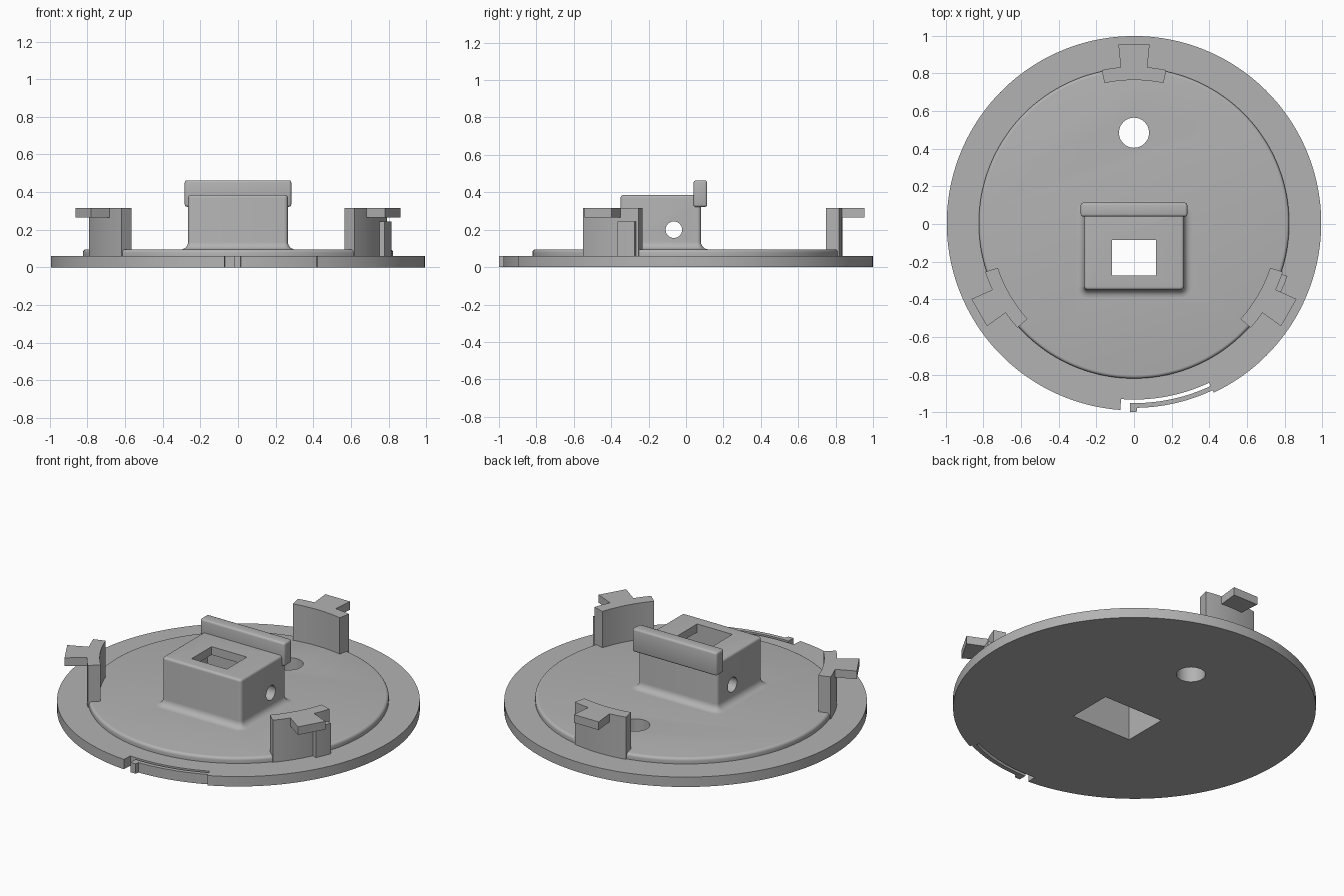
import bpy, bmesh, math
from mathutils import Matrix

if "Cube" in bpy.data.objects:
    bpy.data.objects.remove(bpy.data.objects["Cube"])

CY = 0.004          # centre of the round plates along y
grey = bpy.data.materials.new("plain grey")
grey.diffuse_color = (0.45, 0.45, 0.45, 1)
grey.use_nodes = True
grey.node_tree.nodes["Principled BSDF"].inputs["Base Color"].default_value = grey.diffuse_color


def finish(bm, name, smooth=True):
    bmesh.ops.recalc_face_normals(bm, faces=bm.faces)
    me = bpy.data.meshes.new(name)
    bm.to_mesh(me)
    bm.free()
    ob = bpy.data.objects.new(name, me)
    bpy.context.collection.objects.link(ob)
    me.materials.append(grey)
    if smooth:
        shade(ob)
    return ob


def shade(ob):
    bpy.ops.object.select_all(action='DESELECT')
    ob.select_set(True)
    bpy.context.view_layer.objects.active = ob
    bpy.ops.object.shade_smooth_by_angle(angle=math.radians(35))


def loft(name, rings):
    """Skin a stack of equal-length point rings and cap both ends."""
    bm = bmesh.new()
    rows = [[bm.verts.new(p) for p in ring] for ring in rings]
    n = len(rows[0])
    for a, b in zip(rows, rows[1:]):
        for i in range(n):
            bm.faces.new((a[i], a[(i + 1) % n], b[(i + 1) % n], b[i]))
    bm.faces.new(rows[0][::-1])
    bm.faces.new(rows[-1])
    return finish(bm, name)


def prism(name, outline, z0, z1):
    return loft(name, [[(x, y, z) for x, y in outline] for z in (z0, z1)])


def arc(r, a0, a1, n):
    """Points on an arc about the plate centre, angles in degrees."""
    angles = [math.radians(a0 + (a1 - a0) * i / n) for i in range(n + 1)]
    return [(r * math.cos(a), CY + r * math.sin(a)) for a in angles]


def box(name, x0, x1, y0, y1, z0, z1, bevel=0):
    bm = bmesh.new()
    bmesh.ops.create_cube(bm, size=1)
    bmesh.ops.scale(bm, vec=(x1 - x0, y1 - y0, z1 - z0), verts=bm.verts)
    bmesh.ops.translate(bm, vec=((x0 + x1) / 2, (y0 + y1) / 2, (z0 + z1) / 2), verts=bm.verts)
    if bevel:
        bmesh.ops.bevel(bm, geom=bm.edges[:], offset=bevel, segments=3,
                        profile=0.5, affect='EDGES')
    return finish(bm, name)


def cylinder(name, r, depth, matrix):
    bm = bmesh.new()
    bmesh.ops.create_cone(bm, cap_ends=True, segments=48, radius1=r, radius2=r,
                          depth=depth, matrix=matrix)
    return finish(bm, name)


def cut(ob, *cutters):
    for c in cutters:
        mod = ob.modifiers.new("cut", 'BOOLEAN')
        mod.operation, mod.solver, mod.object = 'DIFFERENCE', 'EXACT', c
        bpy.context.view_layer.objects.active = ob
        bpy.ops.object.modifier_apply(modifier=mod.name)
    shade(ob)


# Base disc with a springy latch arm cut into the front rim
A0, A1 = -64.8, -94.2
outline = (arc(0.995, A0, 360 + A1, 150) + arc(0.937, A1, A0, 20)
           + arc(0.956, A0, -91.2, 20) + arc(1.003, -91.2, -89.2, 3)
           + arc(0.981, -89.0, A0, 20))
base = prism("base_disc", outline, 0, 0.06)

# Raised inner disc with a rounded rim
profile = [(0.825, 0.06), (0.825, 0.078)]
profile += [(0.808 + 0.017 * math.cos(t), 0.078 + 0.017 * math.sin(t))
            for t in (math.pi / 8 * i for i in range(1, 5))]
plate = loft("raised_disc", [[(x, y, z) for x, y in arc(r, 0, 357.5, 143)] for r, z in profile])


# Hollow housing: flared foot, straight walls, rounded top edge
def rounded_rect(grow, z):
    hx, hy, rad = 0.265 + grow, 0.215 + grow, 0.02 + max(grow, -0.015)
    pts = []
    for q, (sx, sy) in enumerate(((1, 1), (-1, 1), (-1, -1), (1, -1))):
        for i in range(6):
            a = math.radians(90 * q + 18 * i)
            pts.append((sx * (hx - rad) + rad * math.cos(a),
                        -0.135 + sy * (hy - rad) + rad * math.sin(a), z))
    return pts


steps = [math.pi / 12 * i for i in range(7)]
rings = [rounded_rect(0.04 * (1 - math.sin(t)), 0.135 - 0.04 * math.cos(t)) for t in steps]
rings += [rounded_rect(-0.015 * (1 - math.cos(t)), 0.37 + 0.015 * math.sin(t)) for t in steps]
housing = loft("housing", rings)

# Cross bar along the back of the housing
box("back_bar", -0.283, 0.283, 0.04, 0.113, 0.322, 0.463, 0.012)

# Openings
cavity = box("cavity_cutter", -0.2, 0.2, -0.28, -0.005, -0.1, 0.335)
window = box("window_cutter", -0.118, 0.118, -0.275, -0.084, 0.3, 0.5)
cable = cylinder("cable_hole_cutter", 0.08, 1, Matrix.Translation((0, 0.485, 0)))
cross = cylinder("cross_hole_cutter", 0.044, 1,
                 Matrix.Translation((0, -0.065, 0.2)) @ Matrix.Rotation(math.pi / 2, 4, 'Y'))
cut(base, cavity, cable)
cut(plate, cavity, cable)
cut(housing, cavity, window, cross)
for c in (cavity, window, cable, cross):
    bpy.data.objects.remove(c)

# Three curved clips with outward locking tabs
for name, ang in (("back", 90), ("left", 210), ("right", 330)):
    wall = arc(0.832, ang - 11.9, ang + 11.9, 16) + arc(0.761, ang + 11.9, ang - 11.9, 16)
    prism(name + "_clip_wall", wall, 0.06, 0.315)
    c, s = math.cos(math.radians(ang)), math.sin(math.radians(ang))
    tab = [(r * c - w * s, CY + r * s + w * c)
           for r, w in ((0.82, -0.07), (0.95, -0.083), (0.95, 0.083), (0.82, 0.07))]
    prism(name + "_clip_tab", tab, 0.266, 0.315)

# Rotation stop beside the right clip
prism("rotation_stop", arc(0.862, -25.5, -19, 6) + arc(0.826, -19, -25.5, 6), 0.06, 0.245)
